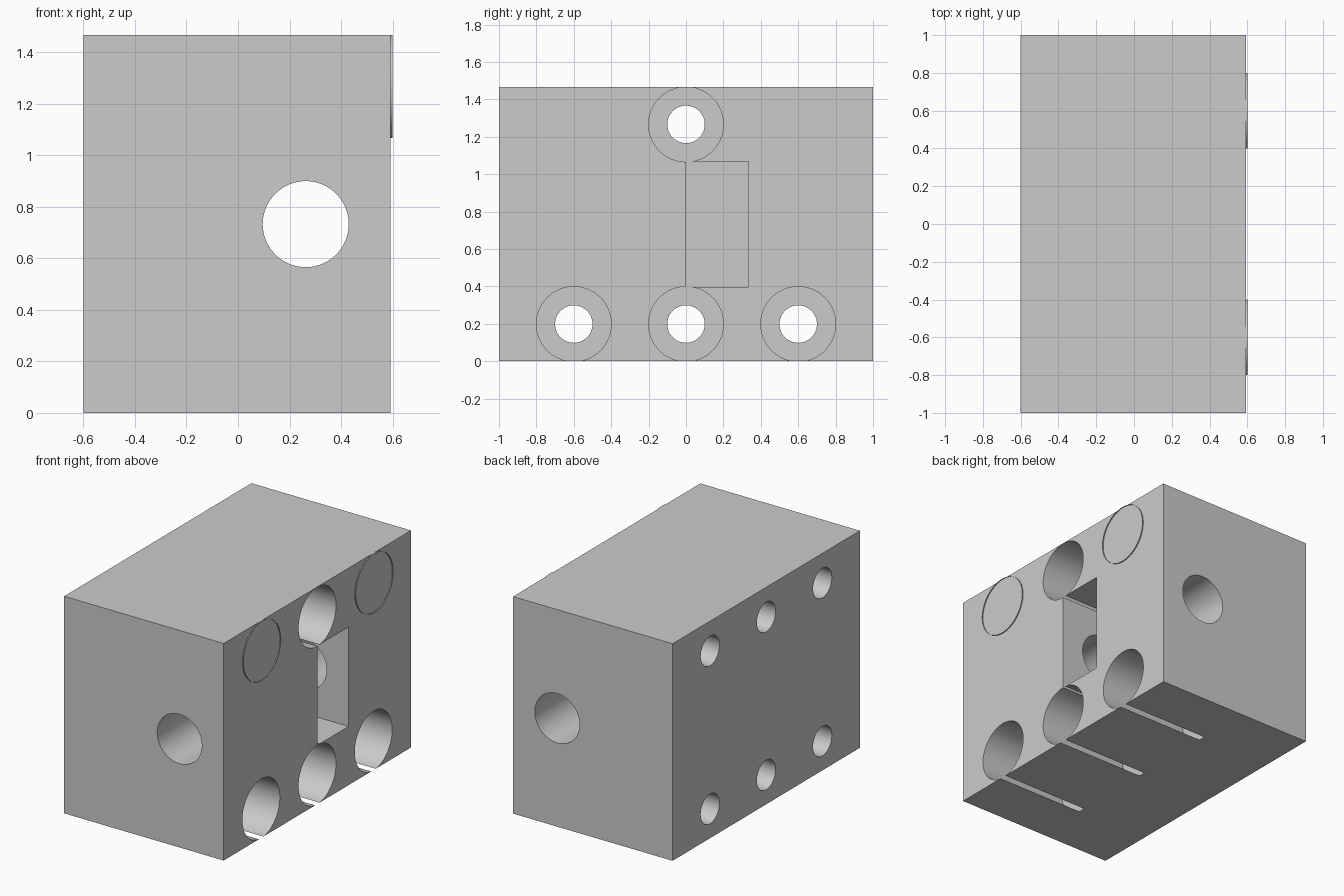
import bpy
import math

cube = bpy.data.objects.get("Cube")
if cube:
    bpy.data.objects.remove(cube, do_unlink=True)

grey = bpy.data.materials.new("light_grey")
grey.use_nodes = True
grey.diffuse_color = (0.6, 0.6, 0.6, 1)
grey.node_tree.nodes["Principled BSDF"].inputs["Base Color"].default_value = (0.6, 0.6, 0.6, 1)

X0, X1 = -0.6, 0.593      # block sides
H = 1.467                 # block height
FLOOR = -0.067            # depth reached by the counterbores


def box(name, lo, hi):
    centre = [(a + b) / 2 for a, b in zip(lo, hi)]
    bpy.ops.mesh.primitive_cube_add(size=1, location=centre)
    ob = bpy.context.object
    ob.name = name
    ob.scale = [b - a for a, b in zip(lo, hi)]
    bpy.ops.object.transform_apply(location=True, rotation=True, scale=True)
    return ob


def x_cylinder(name, r, xa, xb, y, z, fill='NGON'):
    bpy.ops.mesh.primitive_cylinder_add(
        vertices=96, radius=r, depth=xb - xa, end_fill_type=fill,
        location=((xa + xb) / 2, y, z), rotation=(0, math.pi / 2, 0))
    ob = bpy.context.object
    ob.name = name
    bpy.ops.object.transform_apply(location=True, rotation=True, scale=True)
    return ob


def cut(target, cutter):
    cutter.hide_render = True
    mod = target.modifiers.new("cut", 'BOOLEAN')
    mod.operation = 'DIFFERENCE'
    mod.solver = 'EXACT'
    mod.object = cutter
    bpy.context.view_layer.objects.active = target
    bpy.ops.object.modifier_apply(modifier=mod.name)
    bpy.data.objects.remove(cutter, do_unlink=True)


def finish(ob):
    ob.data.materials.clear()
    ob.data.materials.append(grey)
    bpy.ops.object.select_all(action='DESELECT')
    ob.select_set(True)
    bpy.context.view_layer.objects.active = ob
    bpy.ops.object.shade_smooth_by_angle(angle=math.radians(30))


# Main block
block = box("block", (X0, -1, 0), (X1, 1, H))

# Rectangular pocket in the right side
cut(block, box("pocket_cutter", (FLOOR + 0.001, 0, 0.397), (0.7, 0.333, 1.0675)))

# Long round passage from front to back
bpy.ops.mesh.primitive_cylinder_add(vertices=96, radius=0.167, depth=2.4,
                                    location=(0.263, 0, 0.733),
                                    rotation=(math.pi / 2, 0, 0))
passage = bpy.context.object
bpy.ops.object.transform_apply(location=True, rotation=True, scale=True)
cut(block, passage)

# Counterbored bolt holes; the two upper corner ones stay closed on the right
for z in (0.1985, 1.266):
    for y in (-0.6, 0, 0.6):
        closed = z > 1 and y != 0
        bore_end = X1 - 0.005 if closed else 0.7
        hole_end = 0 if closed else 0.7
        cut(block, x_cylinder("counterbore_cutter", 0.2, FLOOR, bore_end, y, z))
        cut(block, x_cylinder("hole_cutter", 0.1, -0.7, hole_end, y, z))
finish(block)

# Thin raised rims round the closed bores
for side, y in (("front", -0.6), ("back", 0.6)):
    finish(x_cylinder(side + "_rim", 0.2, X1, 0.6, y, 1.267, fill='NOTHING'))
